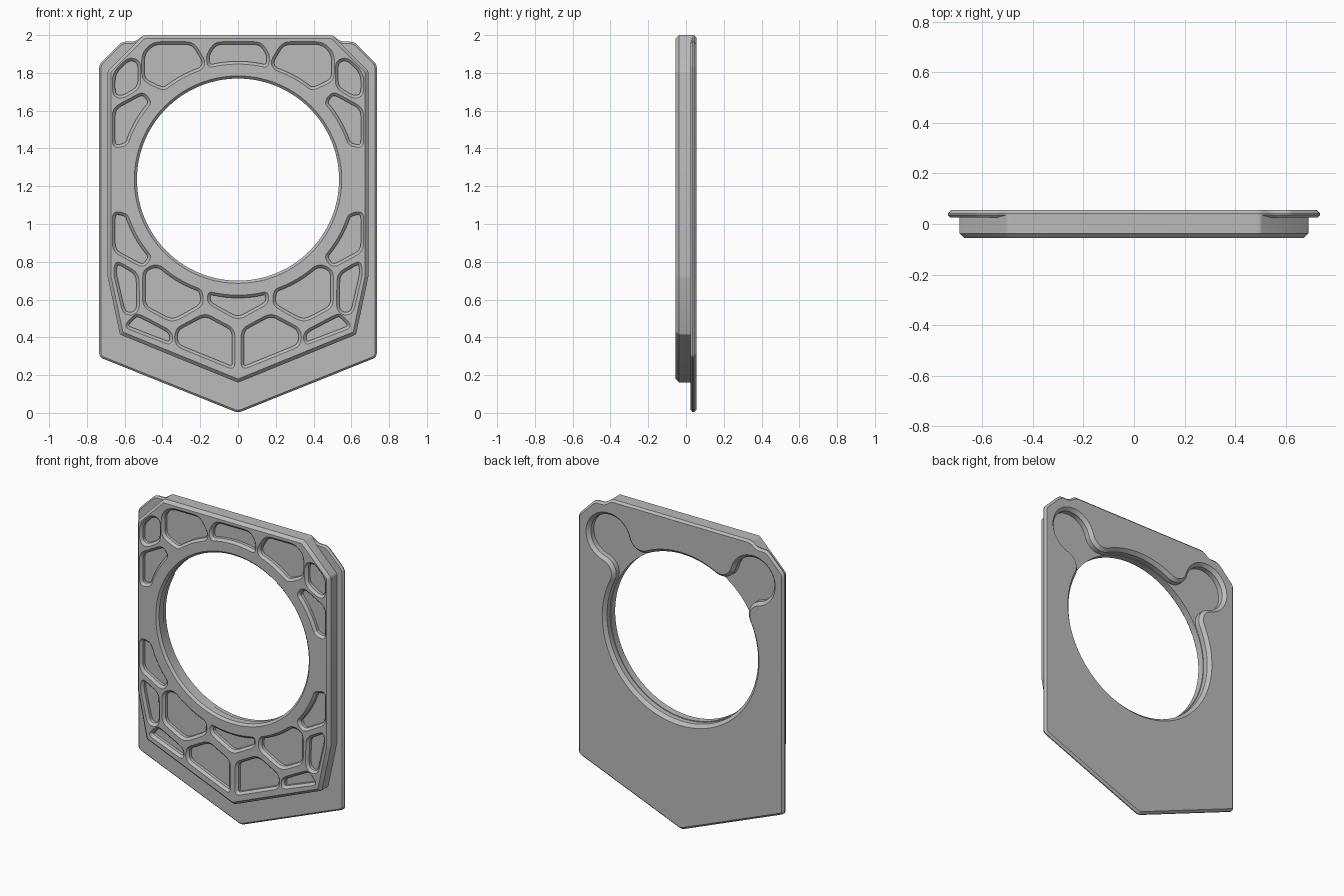
import bpy, bmesh
from math import sin, cos, acos, atan2, pi, radians
from mathutils import Vector

cube = bpy.data.objects.get("Cube")
if cube:
    bpy.data.objects.remove(cube, do_unlink=True)

FRONT, BACK, STEP = -0.055, 0.055, 0.025
CENTRE = Vector((0, 1.235))
HOLE = 0.535

grey = bpy.data.materials.new("plain_grey")
grey.use_nodes = True
colour = (0.5, 0.5, 0.5, 1)
grey.diffuse_color = colour
grey.node_tree.nodes["Principled BSDF"].inputs["Base Color"].default_value = colour


def arc(centre, radius, start, end, steps):
    return [centre + radius * Vector((cos(a), sin(a)))
            for a in (start + (end - start) * i / steps for i in range(steps + 1))]


def rim(start, end, steps=5):
    """Arc that runs alongside the central opening, in degrees."""
    return arc(CENTRE, 0.612, radians(start), radians(end), steps)


def mirrored(half):
    return half + [(-x, z) for x, z in reversed(half) if abs(x) > 1e-4]


def rounded(points, radius, steps=5):
    pts = [Vector(p) for p in points]
    out = []
    for i, p in enumerate(pts):
        a, b = pts[i - 1] - p, pts[(i + 1) % len(pts)] - p
        pa = p + a.normalized() * min(radius, a.length * 0.45)
        pb = p + b.normalized() * min(radius, b.length * 0.45)
        for s in range(steps + 1):
            t = s / steps
            out.append(pa * (1 - t) ** 2 + p * 2 * t * (1 - t) + pb * t * t)
    return out


def inset(points, amount):
    """Offset a closed outline inwards (outwards if negative) with mitred corners."""
    pts = [Vector(p) for p in points]
    n = len(pts)
    area = sum(pts[i - 1].x * pts[i].y - pts[i].x * pts[i - 1].y for i in range(n))
    side = 1 if area > 0 else -1
    out = []
    for i, p in enumerate(pts):
        d1 = (p - pts[i - 1]).normalized()
        d2 = (pts[(i + 1) % n] - p).normalized()
        normal = Vector((-(d1 + d2).y, (d1 + d2).x)).normalized() * side
        out.append(p + normal * amount / max(0.4, (d1 + d2).length / 2))
    return out


def loft(bm, outline, layers):
    """Closed solid through (depth, inset) layers of one outline."""
    rings = [[bm.verts.new((p.x, y, p.y)) for p in inset(outline, k)] for y, k in layers]
    n = len(outline)
    for low, high in zip(rings, rings[1:]):
        for i in range(n):
            j = (i + 1) % n
            bm.faces.new((low[i], low[j], high[j], high[i]))
    bm.faces.new(rings[0])
    bm.faces.new(rings[-1])


def solid(name, outlines, layers):
    bm = bmesh.new()
    for outline in outlines:
        loft(bm, outline, layers)
    bmesh.ops.recalc_face_normals(bm, faces=bm.faces)
    mesh = bpy.data.meshes.new(name)
    bm.to_mesh(mesh)
    bm.free()
    mesh.materials.append(grey)
    obj = bpy.data.objects.new(name, mesh)
    bpy.context.collection.objects.link(obj)
    return obj


def combine(target, other, operation):
    mod = target.modifiers.new(other.name, 'BOOLEAN')
    mod.operation, mod.solver, mod.object = operation, 'EXACT', other
    bpy.context.view_layer.objects.active = target
    bpy.ops.object.modifier_apply(modifier=mod.name)
    bpy.data.objects.remove(other, do_unlink=True)


# Raised front body and wider back flange
body = mirrored([(0, 0.16), (0.625, 0.415), (0.69, 0.72), (0.69, 1.81), (0.5, 2)])
plate = solid("frame_plate", [rounded(body, 0.008, 2)],
              [(FRONT, 0.018), (FRONT + 0.018, 0), (0.042, 0)])
rear = mirrored([(0, 0), (0.735, 0.295), (0.735, 1.845), (0.615, 1.965),
                 (0.545, 1.965), (0.5, 2)])
flange = solid("back_flange", [rounded(rear, 0.022, 4)],
               [(STEP, 0.01), (STEP + 0.01, 0), (BACK - 0.013, 0), (BACK, 0.013)])
combine(plate, flange, 'UNION')

# Central opening with a chamfered front edge
circle = arc(CENTRE, HOLE, 0, 2 * pi, 128)[:-1]
opening = solid("opening_cutter", [circle],
                [(FRONT - 0.02, -0.014), (FRONT, -0.014), (FRONT + 0.014, 0), (BACK + 0.02, 0)])
combine(plate, opening, 'DIFFERENCE')

# Back recess: the opening joined to two round lobes by filleted necks
R, r, f, d = HOLE + 0.005, 0.14, 0.1, 0.73
phi = acos(((R + f) ** 2 + d * d - (r + f) ** 2) / (2 * d * (R + f)))


def lobe(angle):
    c = CENTRE + d * Vector((cos(angle), sin(angle)))
    fa, fb = (CENTRE + (R + f) * Vector((cos(angle + s * phi), sin(angle + s * phi)))
              for s in (-1, 1))
    bend = atan2((c - fa).y, (c - fa).x) - (angle - phi + pi)
    bend = (bend + pi) % (2 * pi) - pi
    out0 = angle - phi + bend
    half = angle - out0
    return (arc(fa, f, angle - phi + pi, angle - phi + pi + bend, 8)
            + arc(c, r, out0, out0 + 2 * half, 24)[1:-1]
            + arc(fb, f, angle + phi + pi - bend, angle + phi + pi, 8))


right, left = pi / 4, 3 * pi / 4
recess = (lobe(right) + arc(CENTRE, R, right + phi, left - phi, 20)[1:-1]
          + lobe(left) + arc(CENTRE, R, left + phi, right - phi + 2 * pi, 80)[1:-1])
cutter = solid("recess_cutter", [recess],
               [(0.003, 0), (BACK - 0.02, 0), (BACK, -0.02), (BACK + 0.02, -0.02)])
combine(plate, cutter, 'DIFFERENCE')

# Honeycomb pockets: those on the centre line, then those that come in pairs
top_middle = [(0.125, 1.965)] + [(0.172, 1.89)] + rim(75, 105, 6) + [(-0.172, 1.89), (-0.125, 1.965)]
low_middle = [(0, 0.49), (0.165, 0.58)] + rim(285, 255, 6) + [(-0.165, 0.58)]
top_large = [(0.45, 1.965), (0.235, 1.965), (0.17, 1.86)] + rim(72, 50) + [(0.51, 1.76), (0.51, 1.905)]
corner_small = [(0.665, 1.8), (0.58, 1.885), (0.515, 1.865), (0.515, 1.72), (0.615, 1.66), (0.665, 1.68)]
side_upper = [(0.665, 1.615), (0.5, 1.705)] + rim(42, 17) + [(0.665, 1.4)]
side_lower = [(x, 2 * CENTRE.y - z) for x, z in side_upper]
side_small = [(0.645, 0.81), (0.525, 0.74), (0.52, 0.55), (0.555, 0.515), (0.61, 0.525), (0.662, 0.75)]
low_large = [(0.505, 0.755), (0.45, 0.785)] + rim(312, 288) + [(0.18, 0.57), (0.32, 0.49), (0.365, 0.485), (0.505, 0.56)]
low_centre = [(0.335, 0.445), (0.335, 0.355), (0.016, 0.225), (0.016, 0.445), (0.175, 0.53)]
low_corner = [(0.61, 0.455), (0.545, 0.525), (0.515, 0.52), (0.345, 0.43), (0.35, 0.355)]
pockets = [top_middle, low_middle]
for shape in (top_large, corner_small, side_upper, side_lower,
              side_small, low_large, low_centre, low_corner):
    pockets += [shape, [(-x, z) for x, z in shape]]
cells = solid("pocket_cutter", [rounded(p, 0.042) for p in pockets],
              [(FRONT + 0.035, 0.015), (FRONT + 0.015, 0.015), (FRONT, 0), (FRONT - 0.02, 0)])
combine(plate, cells, 'DIFFERENCE')

# Keep chamfer edges crisp and curved walls smooth
bpy.ops.object.select_all(action='DESELECT')
plate.select_set(True)
bpy.context.view_layer.objects.active = plate
bpy.ops.object.shade_smooth_by_angle(angle=radians(25))
